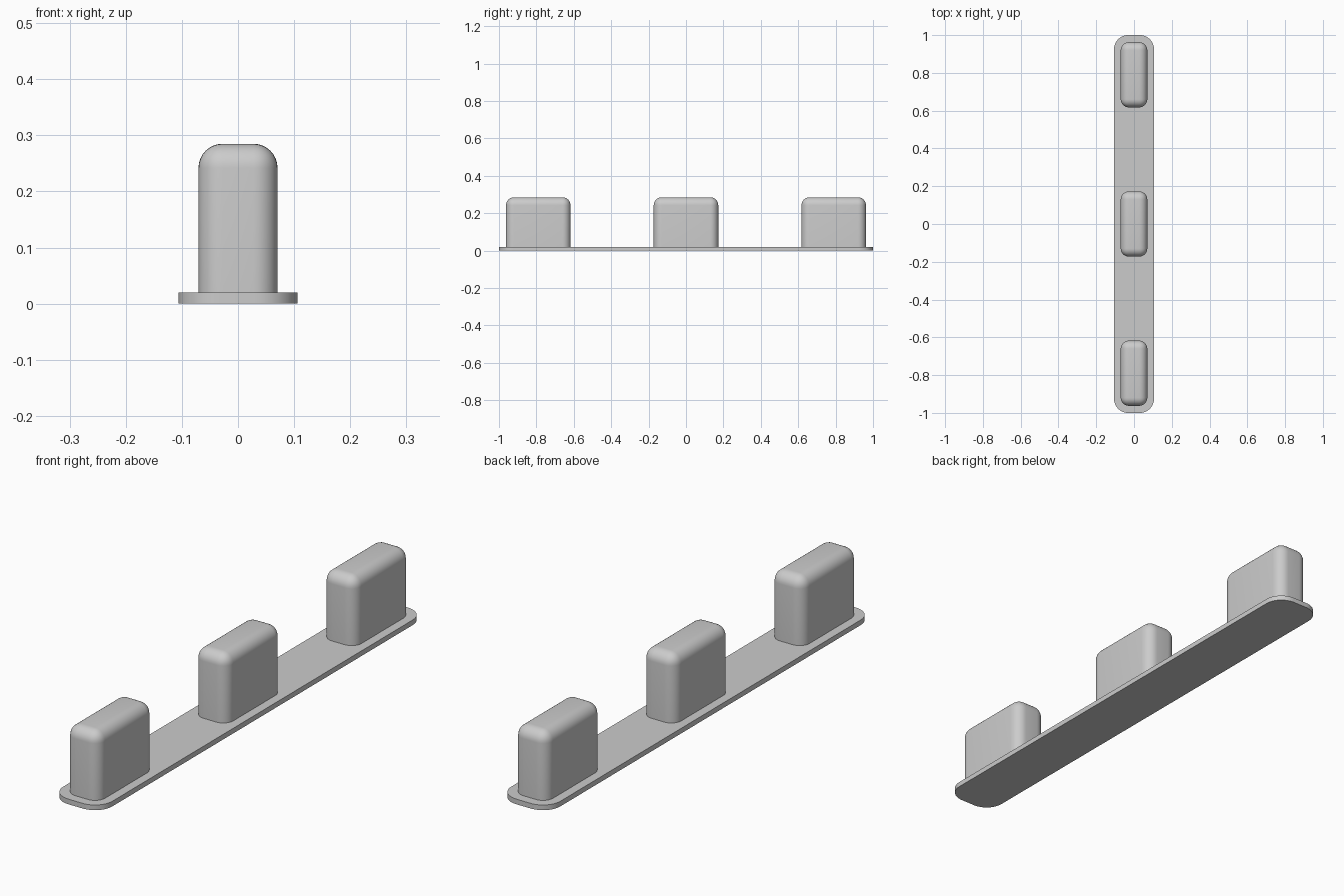
import bpy
import bmesh
import math
from mathutils import Matrix, Vector

if "Cube" in bpy.data.objects:
    bpy.data.objects.remove(bpy.data.objects["Cube"], do_unlink=True)

grey = bpy.data.materials.new("plain grey")
grey.use_nodes = True
colour = (0.6, 0.6, 0.6, 1)
grey.diffuse_color = colour
grey.node_tree.nodes["Principled BSDF"].inputs["Base Color"].default_value = colour


def rounded_box(name, size, centre, radius, segments, round_top):
    """Box with rounded upright edges and, if wanted, a rounded top rim."""
    bm = bmesh.new()
    bmesh.ops.create_cube(bm, size=1, matrix=Matrix.Diagonal((*size, 1)))

    def wanted(edge):
        a, b = (v.co.z for v in edge.verts)
        return a * b < 0 or (round_top and a > 0 and b > 0)

    bmesh.ops.bevel(bm, geom=[e for e in bm.edges if wanted(e)], offset=radius,
                    segments=segments, profile=0.5, affect='EDGES')
    mesh = bpy.data.meshes.new(name)
    bm.to_mesh(mesh)
    bm.free()
    mesh.materials.append(grey)
    obj = bpy.data.objects.new(name, mesh)
    obj.location = Vector(centre)
    bpy.context.collection.objects.link(obj)
    bpy.ops.object.select_all(action='DESELECT')
    obj.select_set(True)
    bpy.context.view_layer.objects.active = obj
    bpy.ops.object.shade_smooth_by_angle(angle=math.radians(35))
    return obj


# Thin base plate with rounded corners
plate_height = 0.02
rounded_box("base_plate", (0.212, 2, plate_height), (0, 0, plate_height / 2),
            0.075, 12, False)

# Three upright blocks, evenly spaced along the plate
block_height = 0.265
for name, y in (("front_block", -0.79), ("middle_block", 0), ("back_block", 0.79)):
    rounded_box(name, (0.141, 0.345, block_height),
                (0, y, plate_height + block_height / 2), 0.043, 8, True)
